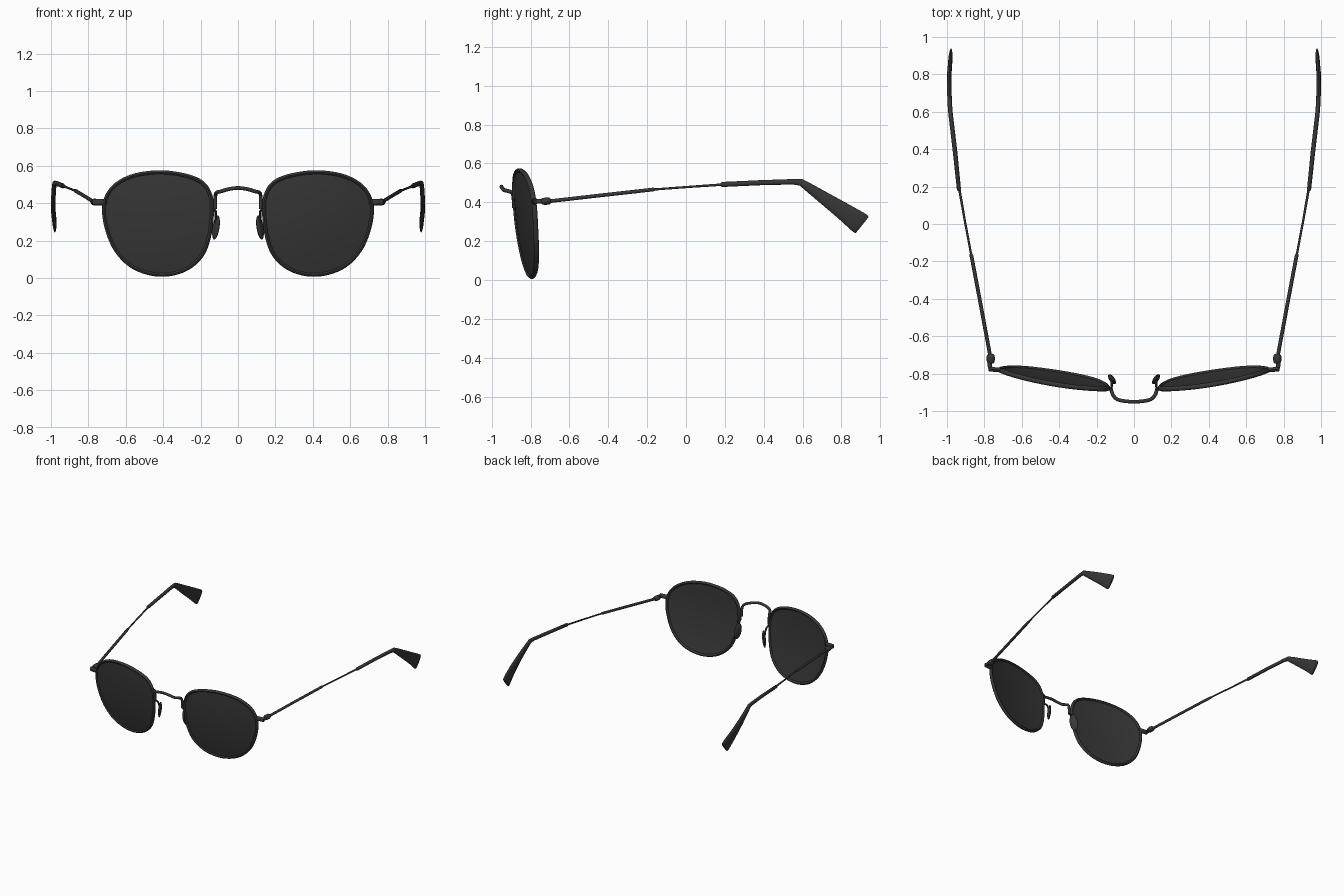
import bpy, bmesh, math
from mathutils import Vector

if "Cube" in bpy.data.objects:
    bpy.data.objects.remove(bpy.data.objects["Cube"])

black = bpy.data.materials.new("matte_black")
black.diffuse_color = (0.038, 0.038, 0.038, 1)
black.use_nodes = True
black.node_tree.nodes["Principled BSDF"].inputs["Base Color"].default_value = black.diffuse_color


def finish(name, bm, mirror=True, angle=40):
    """Turn a bmesh into a smooth object, mirrored across x = 0."""
    bmesh.ops.recalc_face_normals(bm, faces=bm.faces)
    me = bpy.data.meshes.new(name)
    bm.to_mesh(me)
    bm.free()
    me.materials.append(black)
    ob = bpy.data.objects.new(name, me)
    bpy.context.collection.objects.link(ob)
    if mirror:
        ob.modifiers.new("mirror", 'MIRROR').use_mirror_merge = False
    bpy.ops.object.select_all(action='DESELECT')
    ob.select_set(True)
    bpy.context.view_layer.objects.active = ob
    bpy.ops.object.shade_smooth_by_angle(angle=math.radians(angle))
    return ob


def loft(name, rings, closed=False, mirror=True):
    """Skin a list of equal-length point rings."""
    bm = bmesh.new()
    vs = [[bm.verts.new(p) for p in r] for r in rings]
    n = len(vs[0])
    for i in range(len(vs) if closed else len(vs) - 1):
        a, b = vs[i], vs[(i + 1) % len(vs)]
        for j in range(n):
            k = (j + 1) % n
            bm.faces.new((a[j], a[k], b[k], b[j]))
    if not closed:
        bm.faces.new(vs[0])
        bm.faces.new(vs[-1])
    return finish(name, bm, mirror)


def smooth(pts, steps=5, closed=False):
    """Catmull-Rom curve through the points."""
    pts = [Vector(p) for p in pts]
    n = len(pts)
    get = (lambda i: pts[i % n]) if closed else (lambda i: pts[max(0, min(n - 1, i))])
    out = []
    for i in range(n if closed else n - 1):
        a, b, c, d = (get(i + k) for k in (-1, 0, 1, 2))
        for s in range(steps):
            t = s / steps
            out.append(0.5 * (2 * b + (c - a) * t + (2 * a - 5 * b + 4 * c - d) * t * t
                              + (3 * b - a - 3 * c + d) * t ** 3))
    return out if closed else out + [pts[-1]]


def tube(name, pts, radii, closed=False, mirror=True, sides=12, ref=(1, 0, 0)):
    """Sweep an ellipse; each radius is a number or (side, up) pair."""
    pts = [Vector(p) for p in pts]
    n, rings = len(pts), []
    for i, p in enumerate(pts):
        a = pts[(i - 1) % n] if closed else pts[max(i - 1, 0)]
        b = pts[(i + 1) % n] if closed else pts[min(i + 1, n - 1)]
        t = (b - a).normalized()
        u = Vector(ref)
        u = (u - t * u.dot(t)).normalized()
        v = t.cross(u)
        r = radii[i] if isinstance(radii, list) else radii
        ru, rv = r if isinstance(r, tuple) else (r, r)
        rings.append([p + u * ru * math.cos(q) + v * rv * math.sin(q)
                      for q in (2 * math.pi * j / sides for j in range(sides))])
    return loft(name, rings, closed, mirror)


# Lens outline in x, z and the tilted, gently domed surface it lies on
CX, CZ = 0.43, 0.30
outline = smooth([(0.43, 0.565), (0.57, 0.543), (0.67, 0.483), (0.715, 0.39),
                  (0.703, 0.27), (0.65, 0.145), (0.555, 0.055), (0.42, 0.017),
                  (0.29, 0.041), (0.198, 0.115), (0.155, 0.22), (0.139, 0.35),
                  (0.147, 0.44), (0.192, 0.51), (0.29, 0.55)], 5, True)


def surf(x, z):
    dome = 0.28 * ((x - CX) ** 2 + (z - CZ) ** 2)
    return -0.845 + 0.17 * (x - CX) - 0.115 * (z - CZ) + dome


def lens_ring(s, off):
    ring = []
    for p in outline:
        x, z = CX + (p.x - CX) * s, CZ + (p.y - CZ) * s
        ring.append((x, surf(x, z) + off, z))
    return ring


steps = [0.03, 0.2, 0.4, 0.6, 0.8, 1.0]
loft("lens", [lens_ring(s, -0.005) for s in steps] + [lens_ring(s, 0.005) for s in steps[::-1]])

# Wire rim around each lens
tube("rim", lens_ring(1.0, 0), (0.013, 0.011), closed=True, sides=10, ref=(0, 1, 0))

# Arched bridge, in one piece across the nose
half = [(0.122, -0.885, 0.37), (0.122, -0.887, 0.41), (0.12, -0.893, 0.445), (0.112, -0.915, 0.458),
        (0.09, -0.937, 0.463), (0.05, -0.947, 0.475)]
full = half + [(0, -0.95, 0.481)] + [(-x, y, z) for x, y, z in half[::-1]]
tube("bridge", smooth(full, 4), 0.010, mirror=False, sides=10, ref=(0.02, 0.6, -0.8))

# Pad arm and nose pad
tube("pad_arm", smooth([(0.14, -0.885, 0.37), (0.122, -0.875, 0.36), (0.118, -0.85, 0.335),
                        (0.122, -0.83, 0.29)]), 0.007, sides=8, ref=(0.8, 0.1, 0.6))
top, bottom = Vector((0.107, -0.835, 0.335)), Vector((0.128, -0.825, 0.205))
path, size = [], []
for i in range(13):
    a = math.pi * (0.02 + 0.96 * i / 12)
    path.append(top.lerp(bottom, (1 - math.cos(a)) / 2))
    size.append((0.030 * math.sin(a), 0.013 * math.sin(a)))
tube("nose_pad", path, size, sides=14, ref=(0.5, 0.85, 0))

# End piece joining rim to hinge
tube("end_piece", smooth([(0.70, -0.785, 0.405), (0.735, -0.779, 0.405), (0.765, -0.772, 0.405),
                          (0.771, -0.755, 0.405), (0.769, -0.72, 0.405)], 4),
     (0.012, 0.012), sides=10, ref=(0, 0, 1))
tube("end_block", [(0.71, -0.782, 0.405), (0.715, -0.781, 0.405), (0.772, -0.776, 0.405),
                   (0.777, -0.776, 0.405)],
     [(0.013, 0.009), (0.018, 0.013), (0.018, 0.013), (0.013, 0.009)], sides=10, ref=(0, 0, 1))

# Hinge barrel
tube("hinge", [(0.766, -0.747, 0.405), (0.766, -0.74, 0.405), (0.766, -0.72, 0.406),
               (0.767, -0.702, 0.407), (0.768, -0.695, 0.407)],
     [(0.012, 0.010), (0.020, 0.017), (0.023, 0.019), (0.020, 0.017), (0.012, 0.010)])

# Thin temple wire with a stepped diameter
tube("temple", [(0.768, -0.71, 0.405), (0.82, -0.43, 0.437), (0.869, -0.17, 0.466),
                (0.872, -0.155, 0.467), (0.905, 0.02, 0.480), (0.938, 0.21, 0.493)],
     [0.010, 0.010, 0.010, 0.006, 0.006, 0.007], sides=10)

# Sleeve and flared ear tip
tube("ear_tip", [(0.935, 0.178, 0.491), (0.936, 0.185, 0.492), (0.956, 0.38, 0.501),
                 (0.976, 0.55, 0.506), (0.981, 0.592, 0.503), (0.984, 0.63, 0.478),
                 (0.988, 0.72, 0.416), (0.987, 0.81, 0.354), (0.981, 0.885, 0.300),
                 (0.979, 0.902, 0.288), (0.978, 0.907, 0.284)],
     [(0.007, 0.008), (0.011, 0.013), (0.012, 0.013), (0.012, 0.014), (0.012, 0.018),
      (0.012, 0.023), (0.012, 0.034), (0.012, 0.045), (0.011, 0.056), (0.009, 0.056), (0.006, 0.052)],
     sides=16)
